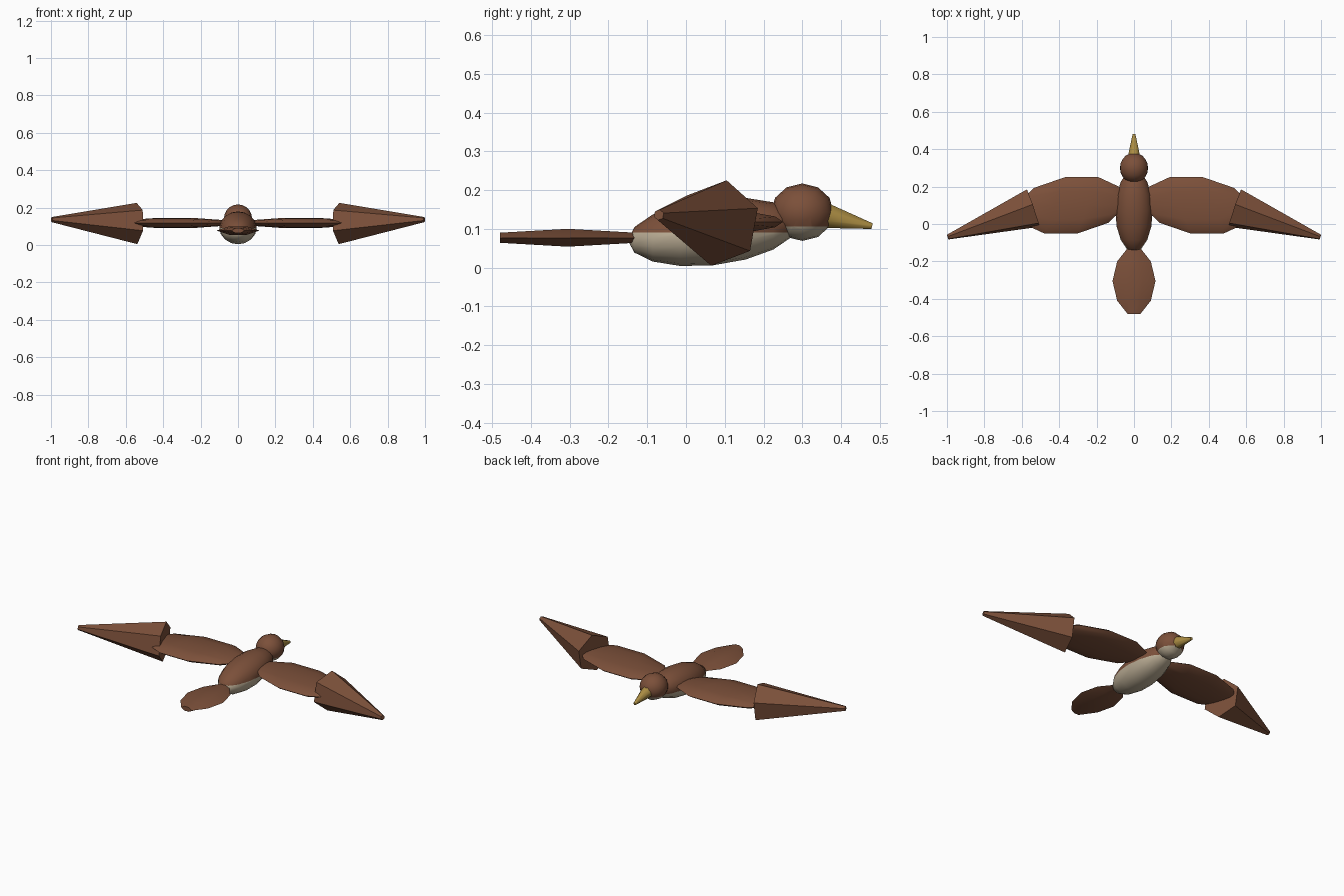
import bpy, bmesh, math
from mathutils import Vector, Matrix

if "Cube" in bpy.data.objects:
    bpy.data.objects.remove(bpy.data.objects["Cube"])


def material(name, rgb):
    m = bpy.data.materials.new(name)
    m.use_nodes = True
    m.diffuse_color = (*rgb, 1)
    bsdf = next(n for n in m.node_tree.nodes if n.type == "BSDF_PRINCIPLED")
    bsdf.inputs["Base Color"].default_value = (*rgb, 1)
    return m


BROWN = material("brown_feathers", (0.2, 0.08, 0.042))
CREAM = material("cream_belly", (0.5, 0.42, 0.3))
GOLD = material("golden_beak", (0.4, 0.26, 0.055))


def finish(name, bm, mats, angle=40):
    bmesh.ops.recalc_face_normals(bm, faces=bm.faces)
    mesh = bpy.data.meshes.new(name)
    bm.to_mesh(mesh)
    bm.free()
    for m in mats:
        mesh.materials.append(m)
    obj = bpy.data.objects.new(name, mesh)
    bpy.context.collection.objects.link(obj)
    bpy.ops.object.select_all(action="DESELECT")
    obj.select_set(True)
    bpy.context.view_layer.objects.active = obj
    bpy.ops.object.shade_smooth_by_angle(angle=math.radians(angle))
    return obj


def ellipsoid(center, radii, sides, rings, turn):
    """Ellipsoid whose poles are turned from z by the given matrix."""
    bm = bmesh.new()
    bmesh.ops.create_uvsphere(bm, u_segments=sides, v_segments=rings, radius=1, matrix=turn)
    for v in bm.verts:
        v.co = Vector(center) + Vector(c * r for c, r in zip(v.co, radii))
    return bm


def paint_below(bm, height):
    """Cut at a height and give the lower faces the second material."""
    geom = bm.verts[:] + bm.edges[:] + bm.faces[:]
    bmesh.ops.bisect_plane(bm, geom=geom, plane_co=(0, 0, height), plane_no=(0, 0, 1))
    for f in bm.faces:
        f.material_index = int(f.calc_center_median().z < height)


def loft(sections):
    """Skin rings of points and cap both ends."""
    bm = bmesh.new()
    rings = [[bm.verts.new(p) for p in s] for s in sections]
    for a, b in zip(rings, rings[1:]):
        for i in range(len(a)):
            j = (i + 1) % len(a)
            bm.faces.new((a[i], a[j], b[j], b[i]))
    bm.faces.new(rings[0])
    bm.faces.new(rings[-1])
    return bm


def tapered(start, end, r1, r2, sides, phase):
    """Truncated cone; phase is measured from y towards z at the base."""
    start, end = Vector(start), Vector(end)
    axis = (end - start).normalized()
    u = axis.cross(Vector((0, 0, 1))).normalized()
    if u.y < 0:
        u = -u
    w = axis.cross(u)
    if w.z < 0:
        w = -w
    angles = [math.radians(phase) + i * math.tau / sides for i in range(sides)]
    return loft([[c + r * (math.cos(a) * u + math.sin(a) * w) for a in angles]
                 for c, r in ((start, r1), (end, r2))])


ALONG_X = Matrix.Rotation(math.pi / 2, 4, "Y")
ALONG_Y = Matrix.Rotation(math.pi / 2, 4, "X")

# Body, raised slightly towards the head, with a cream underside
bm = ellipsoid((0, 0.07, 0.092), (0.1, 0.22, 0.086), 16, 8, ALONG_Y)
for v in bm.verts:
    v.co.z += 0.1 * (v.co.y - 0.07)
paint_below(bm, 0.09)
finish("body", bm, [BROWN, CREAM])

# Head with a cream throat
bm = ellipsoid((0, 0.3, 0.143), (0.075, 0.081, 0.074), 12, 10, ALONG_X)
paint_below(bm, 0.106)
finish("head", bm, [BROWN, CREAM])

# Beak
finish("beak", tapered((0, 0.365, 0.133), (0, 0.48, 0.107), 0.034, 0.008, 8, 22.5), [GOLD], 50)

# Tail fan: flat sections widest in the middle
sections = []
for y, w, h in ((-0.48, 0.035, 0.013), (-0.41, 0.09, 0.017), (-0.305, 0.115, 0.023),
                (-0.2, 0.09, 0.017), (-0.13, 0.035, 0.013)):
    sections.append([(x * w, y, 0.077 + z * h) for x, z in
                     ((-1, 0), (-0.4, 1), (0.4, 1), (1, 0), (0.4, -1), (-0.4, -1))])
finish("tail", loft(sections), [BROWN], 30)

# Wings: a swept flat inner half and a hexagonal tapering outer half
for side, label in ((1, "left"), (-1, "right")):
    bm = ellipsoid((0.335, 0.1, 0.118), (0.29, 0.158, 0.029), 12, 5, ALONG_X)
    for v in bm.verts:
        v.co.x -= 0.37 * (v.co.y - 0.1)
    tip = tapered((0.54, 0.085, 0.115), (0.996, -0.07, 0.136), 0.112, 0.014, 6, 20)
    for part, shape in (("inner_wing", bm), ("outer_wing", tip)):
        for v in shape.verts:
            v.co.x *= side
        finish(f"{label}_{part}", shape, [BROWN])
